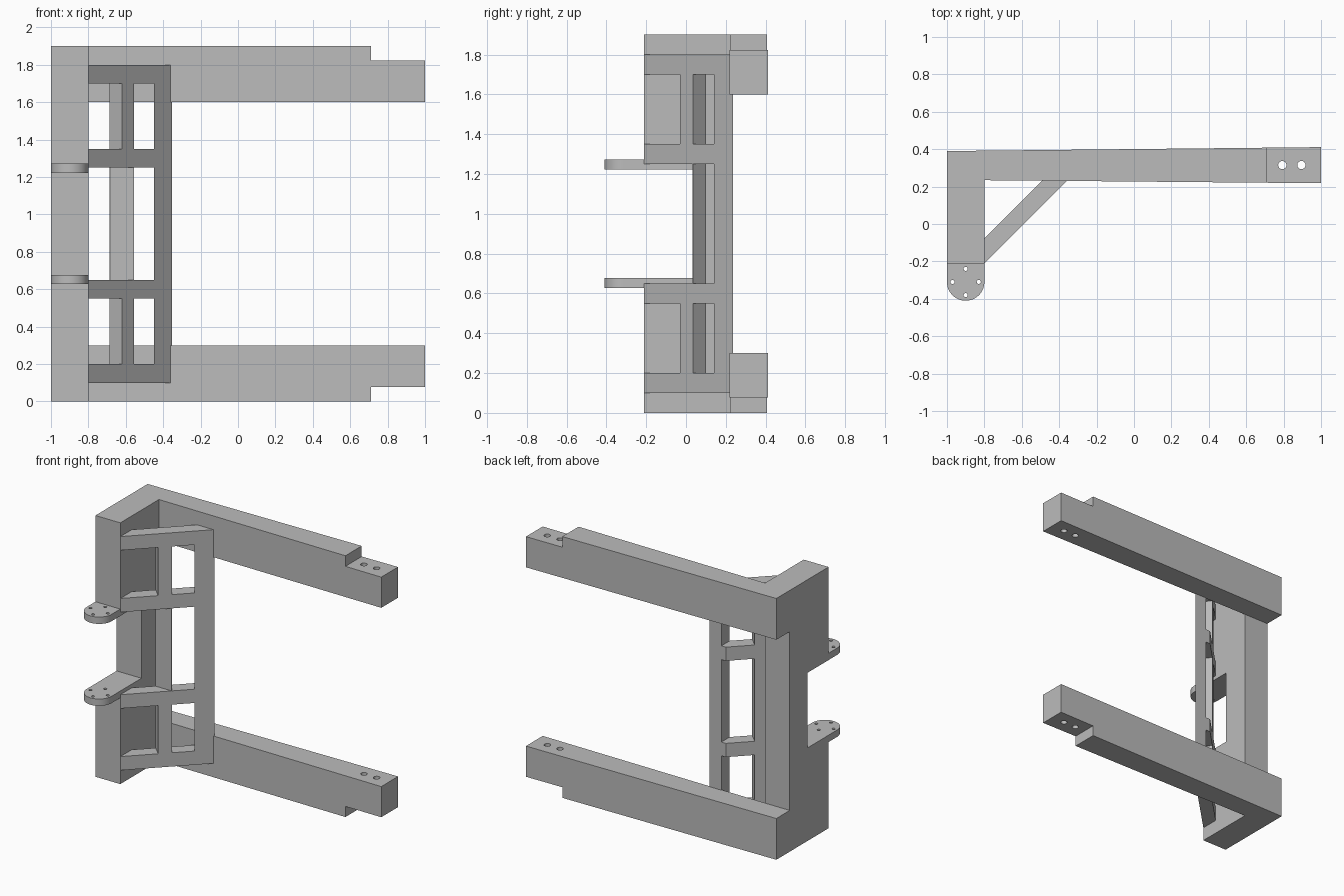
import bpy, bmesh, math

default = bpy.data.objects.get("Cube")
if default:
    bpy.data.objects.remove(default, do_unlink=True)

grey = bpy.data.materials.new("light_grey")
grey.use_nodes = True
colour = (0.5, 0.5, 0.5, 1)
grey.diffuse_color = colour
grey.node_tree.nodes["Principled BSDF"].inputs["Base Color"].default_value = colour

HEIGHT = 1.9
MID = HEIGHT / 2


def prism(name, outline, z0, z1):
    """Extrude a plan outline between two heights."""
    bm = bmesh.new()
    face = bm.faces.new([bm.verts.new((x, y, z0)) for x, y in outline])
    top = bmesh.ops.extrude_face_region(bm, geom=[face])["geom"]
    bmesh.ops.translate(bm, vec=(0, 0, z1 - z0),
                        verts=[v for v in top if isinstance(v, bmesh.types.BMVert)])
    bmesh.ops.recalc_face_normals(bm, faces=bm.faces)
    mesh = bpy.data.meshes.new(name)
    bm.to_mesh(mesh)
    bm.free()
    mesh.materials.append(grey)
    obj = bpy.data.objects.new(name, mesh)
    bpy.context.collection.objects.link(obj)
    return obj


def rect(x0, x1, y0, y1):
    return [(x0, y0), (x1, y0), (x1, y1), (x0, y1)]


def arc(cx, cy, r, start, end, n):
    step = (end - start) / n
    return [(cx + r * math.cos(start + i * step), cy + r * math.sin(start + i * step))
            for i in range(n + 1)]


def circle(cx, cy, r, n=24):
    return arc(cx, cy, r, 0, math.tau, n)[:-1]


def cut(obj, outline, z0, z1):
    """Subtract a prism from a part and discard the cutter."""
    cutter = prism("cutter", outline, z0, z1)
    cutter.hide_render = True
    mod = obj.modifiers.new("cut", "BOOLEAN")
    mod.operation, mod.solver, mod.object = "DIFFERENCE", "EXACT", cutter
    bpy.context.view_layer.objects.active = obj
    bpy.ops.object.modifier_apply(modifier=mod.name)
    bpy.data.objects.remove(cutter, do_unlink=True)


def span(z0, z1, upper):
    """Mirror a height range about the middle for the upper copy."""
    return (HEIGHT - z1, HEIGHT - z0) if upper else (z0, z1)


# Upright wall with the central opening at its front edge
NOTCH_Y = 0.033
JOIN_Y = 0.236
wall = prism("side_wall", rect(-1, -0.8, -0.21, JOIN_Y), 0, HEIGHT)
cut(wall, rect(-1.2, -0.7, -0.5, NOTCH_Y), 0.65, 1.25)

# Diagonal brace, opened into a frame of rails and posts
brace = prism("diagonal_brace",
              [(-0.8, -0.21), (-0.354, JOIN_Y), (-0.486, JOIN_Y), (-0.8, -0.078)], 0.1, 1.8)
wall_side = [(-0.95, -0.5), (-0.152, -0.5), (-0.95, 0.298)]
beam_side = [(-0.45, -0.072), (-0.45, 0.5), (-1.022, 0.5)]
for z0, z1 in ((0.2, 0.55), (0.65, 1.25), (1.35, 1.7)):
    cut(brace, wall_side, z0, z1)
    cut(brace, beam_side, z0, z1)
cut(brace, rect(-0.9, -0.5, -0.5, NOTCH_Y), 0.65, 1.25)

for upper in (False, True):
    prefix = "upper" if upper else "lower"

    # Tapered long beam with a stepped, drilled end
    beam = prism(prefix + "_beam",
                 [(-1, 0.236), (1, 0.218), (1, 0.411), (-1, 0.39)], *span(0, 0.3, upper))
    cut(beam, rect(0.71, 1.2, 0, 0.6), *span(-0.1, 0.077, upper))
    for x in (0.793, 0.895):
        cut(beam, circle(x, 0.315, 0.022), *span(-0.1, 0.5, upper))

    # Round-ended mounting lug with four small holes
    outline = arc(-0.9, -0.31, 0.1, -math.pi, 0, 32) + [(-0.8, NOTCH_Y), (-1, NOTCH_Y)]
    lug = prism(prefix + "_lug", outline, *span(0.627, 0.677, upper))
    for x, y in circle(-0.9, -0.31, 0.07, 4):
        cut(lug, circle(x, y, 0.011, 16), *span(0.5, 0.8, upper))

# Smooth the round edges only
bpy.ops.object.select_all(action="DESELECT")
for obj in bpy.context.collection.objects:
    if obj.name.endswith(("_beam", "_lug")):
        obj.select_set(True)
        bpy.context.view_layer.objects.active = obj
bpy.ops.object.shade_smooth_by_angle(angle=math.radians(30))
